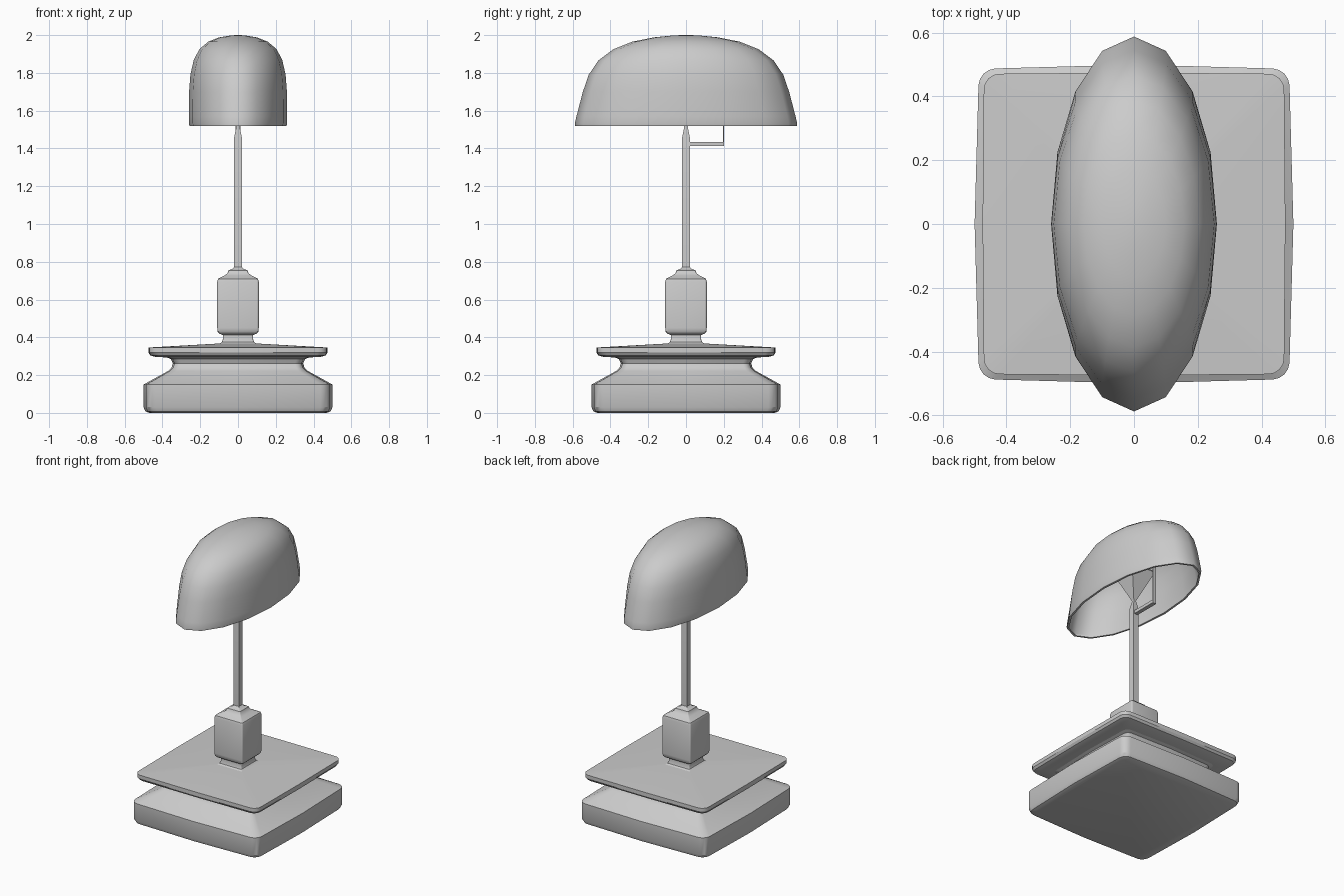
import bpy, bmesh, math

cube = bpy.data.objects.get("Cube")
if cube:
    bpy.data.objects.remove(cube, do_unlink=True)

grey = bpy.data.materials.new("plain grey")
grey.use_nodes = True
GREY = (0.6, 0.6, 0.6, 1)
grey.diffuse_color = GREY
grey.node_tree.nodes["Principled BSDF"].inputs["Base Color"].default_value = GREY


def loft(name, rings, angle=30):
    """Skin a stack of equal-length point rings and cap both ends."""
    bm = bmesh.new()
    loops = [[bm.verts.new(p) for p in ring] for ring in rings]
    n = len(loops[0])
    for low, high in zip(loops, loops[1:]):
        for i in range(n):
            j = (i + 1) % n
            bm.faces.new((low[i], low[j], high[j], high[i]))
    bm.faces.new(loops[0][::-1])
    bm.faces.new(loops[-1])
    bmesh.ops.recalc_face_normals(bm, faces=bm.faces)
    mesh = bpy.data.meshes.new(name)
    bm.to_mesh(mesh)
    bm.free()
    mesh.materials.append(grey)
    obj = bpy.data.objects.new(name, mesh)
    bpy.context.collection.objects.link(obj)
    bpy.ops.object.select_all(action="DESELECT")
    obj.select_set(True)
    bpy.context.view_layer.objects.active = obj
    bpy.ops.object.shade_smooth_by_angle(angle=math.radians(angle))
    return obj


def rounded_square(h, z, round_=0.1, bulge=0.03, steps=4):
    """Square ring of half width h with round corners and faintly bowed sides."""
    r = h * round_
    pts = []
    for corner in range(4):
        mid = math.pi / 4 + corner * math.pi / 2
        cx = math.copysign(h - r, math.cos(mid))
        cy = math.copysign(h - r, math.sin(mid))
        for s in range(steps + 1):
            a = corner * math.pi / 2 + s * math.pi / 2 / steps
            x, y = cx + r * math.cos(a), cy + r * math.sin(a)
            pts.append((x * (1 - bulge * (y / h) ** 2),
                        y * (1 - bulge * (x / h) ** 2), z))
        # Middle of the next side keeps the full width
        a = (corner + 1) * math.pi / 2
        pts.append((h * math.cos(a), h * math.sin(a), z))
    return pts


def square(h, z):
    return [(-h, -h, z), (h, -h, z), (h, h, z), (-h, h, z)]


def oval(rx, ry, z, sides=16):
    return [(rx * math.cos(i * math.tau / sides),
             ry * math.sin(i * math.tau / sides), z) for i in range(sides)]


def box(name, x, y, z):
    loft(name, [[(x[0], y[0], h), (x[1], y[0], h), (x[1], y[1], h), (x[0], y[1], h)]
                for h in z])


# Base: block, sloped shoulder and waist
base = [(.47, 0), (.49, .008), (.5, .03), (.5, .15), (.37, .222), (.352, .24),
        (.345, .262), (.355, .285), (.38, .295)]
loft("base", [rounded_square(h, z) for h, z in base])

# Overhanging plate with a shallow pyramid top
plate = [(.37, .293), (.44, .297), (.465, .305), (.475, .32), (.475, .346), (.09, .368)]
loft("base_plate", [rounded_square(h, z, bulge=.01) for h, z in plate])

# Square body on a narrow collar
body = [(.1, .365), (.085, .375), (.08, .39), (.08, .412), (.1, .42), (.108, .43),
        (.11, .45), (.11, .695), (.105, .71), (.07, .728), (.055, .74), (.05, .755),
        (.03, .762), (.02, .772)]
loft("body", [rounded_square(h, z, bulge=0) for h, z in body], 35)

# Stem, pinched at its top, and the flared lamp holder
loft("stem", [square(h, z) for h, z in [(.02, .75), (.02, 1.46), (.01, 1.51), (.01, 1.53)]])
loft("lamp_holder", [square(h, z) for h, z in [(.01, 1.52), (.094, 1.72), (.09, 1.73)]])

# Side arm with a thin upright strip reaching into the shade
box("switch_arm", (-.014, .014), (.01, .2), (1.413, 1.435))
box("switch_strip", (-.014, .014), (.197, .202), (1.413, 1.95))

# Oval shade: outer skin, rim, then inner skin
dome = [(.257, .588, 1.52), (.26, .588, 1.535), (.26, .58, 1.57), (.259, .546, 1.7), (.252, .515, 1.79),
        (.235, .464, 1.866), (.205, .385, 1.925), (.158, .285, 1.965),
        (.1, .17, 1.988), (.04, .07, 1.998), (.012, .02, 2.0)]
WALL = .014
inner = [(max(rx - WALL, .008), max(ry - WALL, .012), z - (WALL if z > 1.6 else 0))
         for rx, ry, z in dome]
loft("shade", [oval(*p) for p in inner[::-1] + dome], 50)
